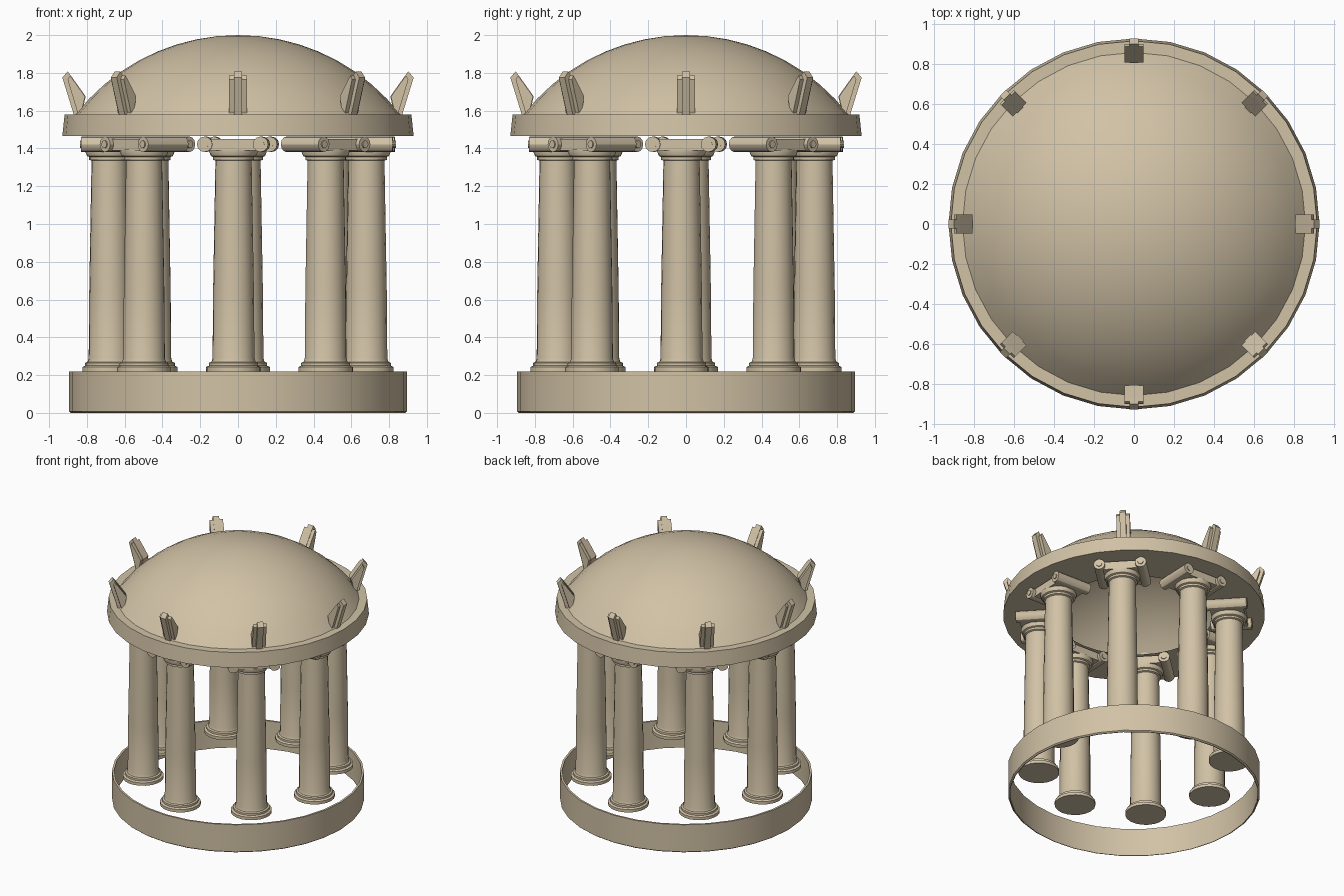
import bpy, bmesh, math
from mathutils import Matrix, Vector

if "Cube" in bpy.data.objects:
    bpy.data.objects.remove(bpy.data.objects["Cube"])

stone = bpy.data.materials.new("warm sandstone")
stone.diffuse_color = (0.64, 0.54, 0.38, 1)
stone.use_nodes = True
stone.node_tree.nodes["Principled BSDF"].inputs["Base Color"].default_value = stone.diffuse_color


def finish(bm, name, smooth=True, recalc=True):
    if recalc:
        bmesh.ops.recalc_face_normals(bm, faces=bm.faces)
    me = bpy.data.meshes.new(name)
    bm.to_mesh(me)
    bm.free()
    ob = bpy.data.objects.new(name, me)
    bpy.context.collection.objects.link(ob)
    me.materials.append(stone)
    if smooth:
        bpy.ops.object.select_all(action='DESELECT')
        ob.select_set(True)
        bpy.context.view_layer.objects.active = ob
        bpy.ops.object.shade_smooth_by_angle(angle=math.radians(30))
    return ob


def lathe(bm, profile, sides, cap=False):
    """Spin (radius, z) points, listed bottom to top, about z."""
    rings = []
    for r, z in profile:
        if r == 0:
            rings.append([bm.verts.new((0, 0, z))] * sides)
        else:
            rings.append([bm.verts.new((r * math.cos(2 * math.pi * i / sides),
                                        r * math.sin(2 * math.pi * i / sides), z))
                          for i in range(sides)])
    for a, b in zip(rings, rings[1:]):
        for i in range(sides):
            j = (i + 1) % sides
            q = list(dict.fromkeys([a[i], a[j], b[j], b[i]]))
            bm.faces.new(q)
    if cap:
        bm.faces.new(rings[0][::-1])
        bm.faces.new(rings[-1])


def slab(bm, outline, half):
    """Extrude an (x, z) outline sideways to +-half in y."""
    a = [bm.verts.new((x, -half, z)) for x, z in outline]
    b = [bm.verts.new((x, half, z)) for x, z in outline]
    bm.faces.new(a)
    bm.faces.new(b[::-1])
    for i in range(len(a)):
        j = (i + 1) % len(a)
        bm.faces.new([a[i], a[j], b[j], b[i]])


def rod(bm, x0, x1, y, z, r, sides):
    """Cylinder lying along x."""
    m = Matrix.Translation(((x0 + x1) / 2, y, z)) @ Matrix.Rotation(math.pi / 2, 4, 'Y')
    bmesh.ops.create_cone(bm, cap_ends=True, segments=sides, radius1=r, radius2=r,
                          depth=abs(x1 - x0), matrix=m)


# Open base ring, thin walled
bm = bmesh.new()
lathe(bm, [(0.885, 0), (0.895, 0.008), (0.895, 0.22), (0.88, 0.22), (0.88, 0.0), (0.885, 0)], 32)
finish(bm, "base_ring")

# Cornice: soffit, band and ledge
bm = bmesh.new()
lathe(bm, [(0.56, 1.465), (0.93, 1.465), (0.918, 1.58), (0.855, 1.58)], 32)
finish(bm, "cornice", recalc=False)

# Dome: shallow spherical cap
R = 1.09
edge = math.asin(0.86 / R)
bm = bmesh.new()
lathe(bm, [(R * math.sin(edge * (1 - k / 9)) if k < 9 else 0,
            2 - R + R * math.cos(edge * (1 - k / 9))) for k in range(10)], 32)
finish(bm, "dome", recalc=False)

# Columns with scroll capitals
shaft = [(0.145, 0.22), (0.145, 0.243), (0.13, 0.25), (0.13, 0.265), (0.117, 0.27),
         (0.111, 0.29), (0.108, 0.65), (0.096, 1.335), (0.108, 1.34), (0.108, 1.355),
         (0.12, 1.36), (0.128, 1.38), (0.128, 1.395)]
RC = 0.68
for i in range(8):
    place = Matrix.Rotation(math.radians(45 * i - 2), 4, 'Z') @ Matrix.Translation((RC, 0, 0))
    bm = bmesh.new()
    lathe(bm, shaft, 20, cap=True)
    finish(bm, f"column_{i + 1}").matrix_world = place
    bm = bmesh.new()
    slab(bm, [(-0.12, 1.39), (0.12, 1.39), (0.12, 1.45), (-0.12, 1.45)], 0.13)
    for y in (-0.148, 0.148):
        rod(bm, -0.145, 0.145, y, 1.422, 0.041, 12)
        for s in (-1, 1):
            rod(bm, s * 0.14, s * 0.152, y, 1.422, 0.02, 10)
    finish(bm, f"scroll_capital_{i + 1}").matrix_world = place

# Roof ornaments: leaning leaf with a central rib
rib = [(0.83, 1.575), (0.868, 1.575), (0.93, 1.775), (0.902, 1.808), (0.872, 1.768), (0.806, 1.675)]
wing = [(0.832, 1.575), (0.845, 1.575), (0.902, 1.765), (0.89, 1.786), (0.87, 1.76), (0.81, 1.675)]
for i in range(8):
    bm = bmesh.new()
    slab(bm, rib, 0.022)
    slab(bm, wing, 0.048)
    ob = finish(bm, f"roof_ornament_{i + 1}", smooth=False)
    ob.matrix_world = Matrix.Rotation(math.radians(45 * i), 4, 'Z')
